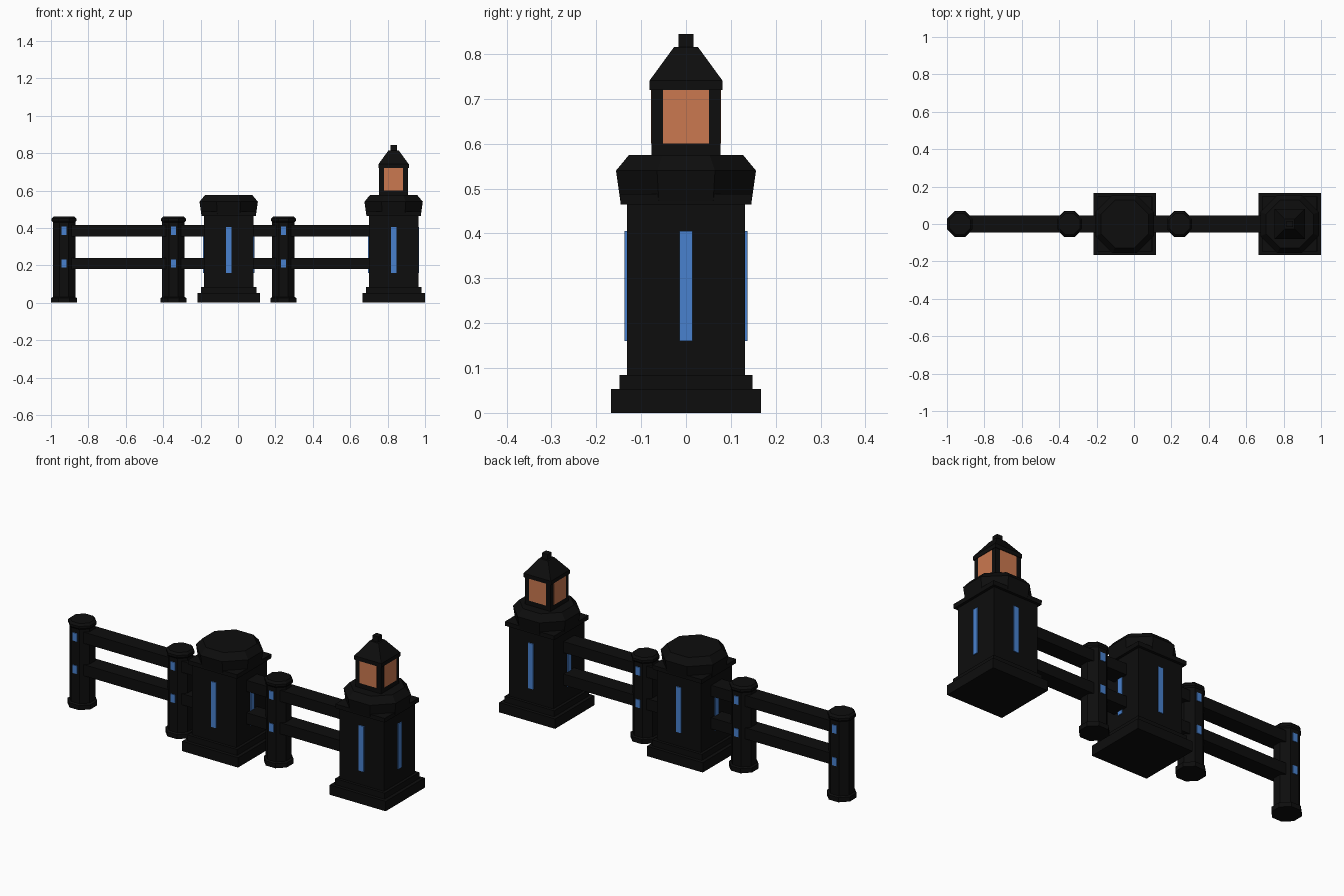
import bpy, bmesh, math

if "Cube" in bpy.data.objects:
    bpy.data.objects.remove(bpy.data.objects["Cube"])


def material(name, rgb):
    m = bpy.data.materials.new(name)
    m.diffuse_color = (*rgb, 1)
    m.use_nodes = True
    m.node_tree.nodes["Principled BSDF"].inputs["Base Color"].default_value = m.diffuse_color
    return m


BLACK = material("black_metal", (0.004, 0.004, 0.004))
BLUE = material("blue_inlay", (0.066, 0.22, 0.62))
ORANGE = material("orange_glass", (0.6, 0.19, 0.08))


def finish(bm, name, mat, loc=(0, 0, 0)):
    bmesh.ops.recalc_face_normals(bm, faces=bm.faces)
    me = bpy.data.meshes.new(name)
    bm.to_mesh(me)
    bm.free()
    me.materials.append(mat)
    ob = bpy.data.objects.new(name, me)
    ob.location = loc
    bpy.context.collection.objects.link(ob)
    return ob


def tower(name, x, sides, profile, mat=BLACK):
    """Stack of polygon rings with a flat side to the front; profile = (half width, z)."""
    bm = bmesh.new()
    rings = []
    for half, z in profile:
        r = half / math.cos(math.pi / sides)
        angles = [2 * math.pi * (i + 0.5) / sides for i in range(sides)]
        rings.append([bm.verts.new((r * math.cos(a), r * math.sin(a), z)) for a in angles])
    for a, b in zip(rings, rings[1:]):
        for i in range(sides):
            j = (i + 1) % sides
            bm.faces.new((a[i], a[j], b[j], b[i]))
    bm.faces.new(rings[0][::-1])
    bm.faces.new(rings[-1])
    return finish(bm, name, mat, (x, 0, 0))


def box(name, lo, hi, mat):
    bm = bmesh.new()
    bmesh.ops.create_cube(bm, size=1)
    for v in bm.verts:
        v.co = [(a + b) / 2 + c * (b - a) for a, b, c in zip(lo, hi, v.co)]
    return finish(bm, name, mat)


def plates(name, x, dist, half, z0, z1, mat, turns, proud=0.004):
    """Thin plates on the sides of a tower, one for each quarter turn."""
    for t in turns:
        ob = box(name, (-half, -dist - proud, z0), (half, -dist + 0.004, z1), mat)
        ob.location.x = x
        ob.rotation_euler.z = t * math.pi / 2


# Large square pillars with octagonal caps
PILLARS = (-0.05, 0.832)
for x in PILLARS:
    tower("pillar_body", x, 4, [(0.167, 0), (0.167, 0.053), (0.148, 0.053), (0.148, 0.085),
                                (0.132, 0.085), (0.132, 0.465), (0.146, 0.465), (0.147, 0.488)])
    tower("pillar_cap", x, 8, [(0.146, 0.47), (0.156, 0.54), (0.127, 0.575)])
    plates("pillar_inlay", x, 0.132, 0.015, 0.16, 0.405, BLUE, range(4), 0.005)

# Lantern on the right pillar
lx = PILLARS[1]
tower("lantern_body", lx, 4, [(0.077, 0.57), (0.077, 0.72)])
plates("lantern_glass", lx, 0.077, 0.051, 0.60, 0.72, ORANGE, range(4), 0.001)
tower("lantern_roof", lx, 4, [(0.081, 0.72), (0.081, 0.741), (0.027, 0.815),
                              (0.017, 0.815), (0.017, 0.844)])

# Small octagonal posts with front and back inlays
for x in (-0.93, -0.345, 0.243):
    tower("post", x, 8, [(0.069, 0), (0.069, 0.025), (0.06, 0.03), (0.06, 0.43),
                         (0.066, 0.438), (0.066, 0.45), (0.056, 0.461)])
    for z in (0.21, 0.385):
        plates("post_inlay", x, 0.06, 0.014, z - 0.022, z + 0.022, BLUE, (0, 2))

# Horizontal rails
for z in (0.21, 0.385):
    box("rail", (-0.93, -0.045, z - 0.03), (0.78, 0.045, z + 0.03), BLACK)
